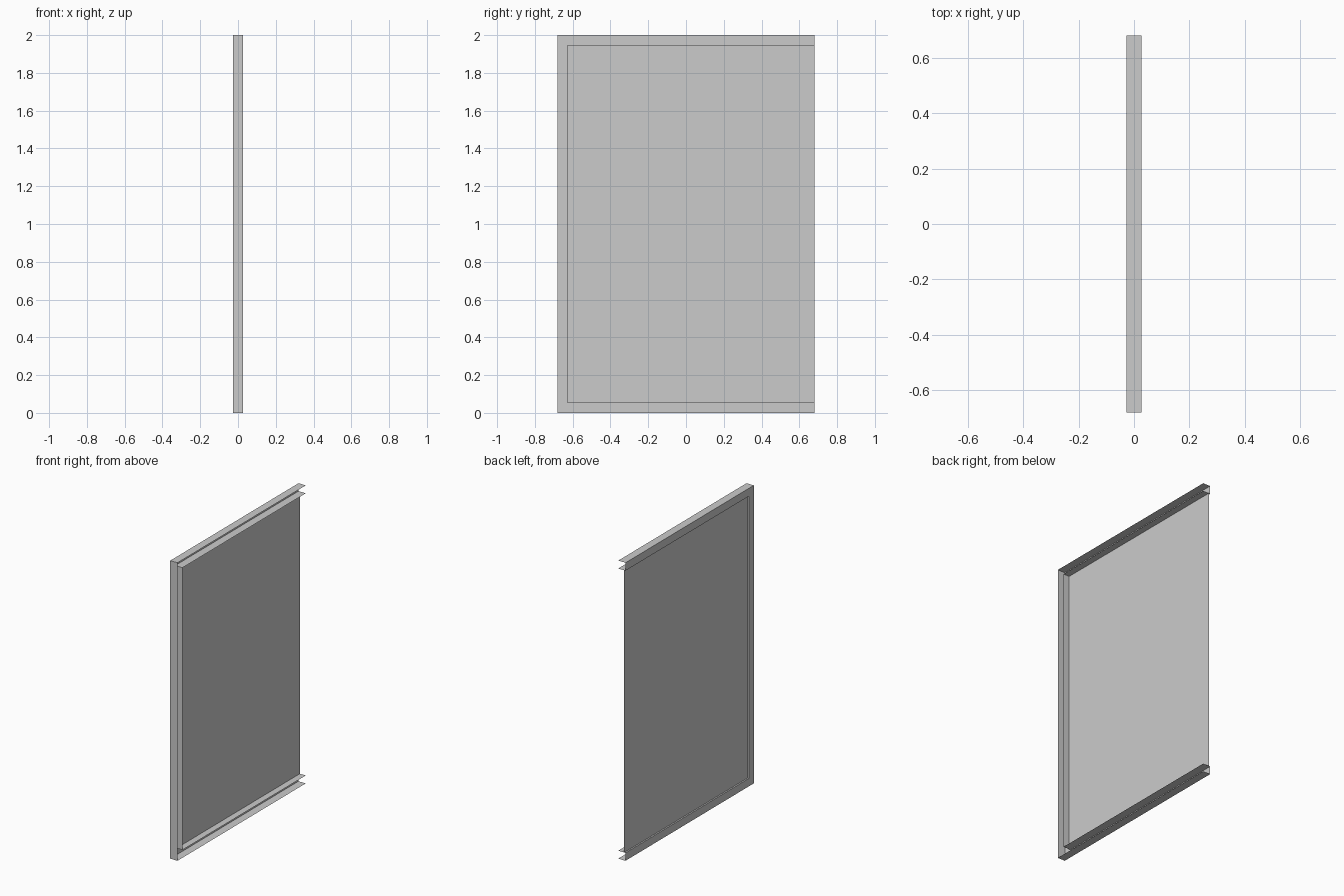
import bpy
import bmesh

default = bpy.data.objects.get("Cube")
if default:
    bpy.data.objects.remove(default, do_unlink=True)

HALF_X, HALF_Y, HEIGHT = 0.027, 0.68, 2.0
LIP = 0.053        # channel width
PANEL_X = -0.017   # panel sits just in front of the channel web

grey = bpy.data.materials.new("plain grey")
grey.use_nodes = True
colour = (0.6, 0.6, 0.6, 1.0)
grey.diffuse_color = colour
grey.node_tree.nodes["Principled BSDF"].inputs["Base Color"].default_value = colour


def outline(bm, inset, x):
    """Three-sided path, open at the back, inset from the outer edges."""
    front = -HALF_Y + inset
    top = HEIGHT - inset
    return [bm.verts.new((x, y, z)) for y, z in
            ((HALF_Y, top), (front, top), (front, inset), (HALF_Y, inset))]


def finish(bm, name):
    mesh = bpy.data.meshes.new(name)
    bm.to_mesh(mesh)
    bm.free()
    mesh.materials.append(grey)
    obj = bpy.data.objects.new(name, mesh)
    bpy.context.collection.objects.link(obj)


# Folded channel: outer flange, web and inner flange, mitred at the corners
bm = bmesh.new()
profile = ((0, HALF_X), (0, -HALF_X), (LIP, -HALF_X), (LIP, HALF_X))
rows = [outline(bm, inset, x) for inset, x in profile]
for a, b in zip(rows, rows[1:]):
    for i in range(3):
        bm.faces.new((a[i], a[i + 1], b[i + 1], b[i]))
finish(bm, "edge_channel")

# Flat sheet filling the frame
bm = bmesh.new()
bm.faces.new(outline(bm, LIP, PANEL_X))
finish(bm, "panel")
